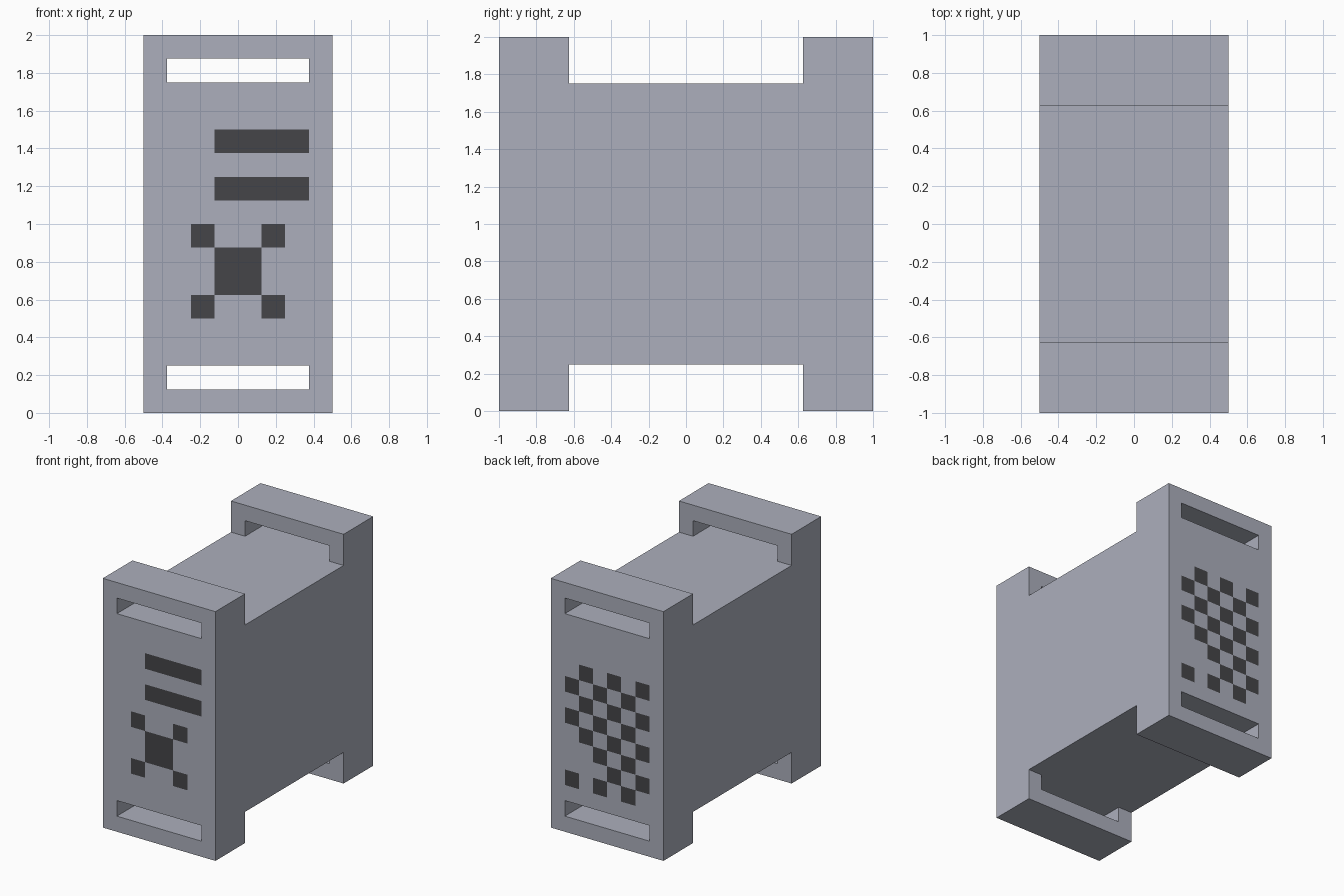
import bpy
import bmesh
from mathutils import Vector

if "Cube" in bpy.data.objects:
    bpy.data.objects.remove(bpy.data.objects["Cube"])

U = 0.125                                  # design module
XS = [-0.5 + U * i for i in range(9)]
YS = [-1.0, -0.625, 0.625, 1.0]            # front flange, core, rear flange
ZS = [U * k for k in range(17)]


def material(name, rgb):
    m = bpy.data.materials.new(name)
    m.diffuse_color = (*rgb, 1.0)
    m.use_nodes = True
    m.node_tree.nodes["Principled BSDF"].inputs["Base Color"].default_value = m.diffuse_color
    return m


def solid(i, j, k):
    """Core block between two taller flanges, each with a strap slot top and bottom."""
    if not (0 <= i < 8 and 0 <= j < 3 and 0 <= k < 16):
        return False
    if j == 1:
        return 2 <= k <= 13
    return not (k in (1, 14) and 1 <= i <= 6)


def front_mark(i, k):
    bars = k in (9, 11) and 3 <= i <= 6
    centre = i in (3, 4) and k in (5, 6)
    corners = i in (2, 5) and k in (4, 7)
    return bars or centre or corners


def back_mark(i, k):
    # checkered vent with two cells left blank
    return (1 <= i <= 6 and 3 <= k <= 10 and (i + k) % 2 == 1
            and (i, k) not in ((6, 5), (5, 4)))


bm = bmesh.new()
verts = {}


def vert(key):
    if key not in verts:
        verts[key] = bm.verts.new((XS[key[0]], YS[key[1]], ZS[key[2]]))
    return verts[key]


# Housing skin: outer faces only, marks painted on the front and back panels
for i in range(8):
    for j in range(3):
        for k in range(16):
            if not solid(i, j, k):
                continue
            for axis in range(3):
                for side in (0, 1):
                    cell = [i, j, k]
                    cell[axis] += 2 * side - 1
                    if solid(*cell):
                        continue
                    a, b = (axis + 1) % 3, (axis + 2) % 3
                    loop = []
                    for da, db in ((0, 0), (1, 0), (1, 1), (0, 1)):
                        key = [i, j, k]
                        key[axis] += side
                        key[a] += da
                        key[b] += db
                        loop.append(vert(tuple(key)))
                    face = bm.faces.new(loop if side else loop[::-1])
                    if axis == 1:
                        marked = ((j == 0 and side == 0 and front_mark(i, k)) or
                                  (j == 2 and side == 1 and back_mark(i, k)))
                        face.material_index = int(marked)

# Merge the plain side, top and bottom faces into large flat panels
bm.normal_update()
plain = [e for e in bm.edges if len(e.link_faces) == 2
         and all(abs(f.normal.y) < 0.5 for f in e.link_faces)
         and e.link_faces[0].normal.dot(e.link_faces[1].normal) > 0.99]
bmesh.ops.dissolve_edges(bm, edges=plain, use_verts=False)
loose = [v for v in bm.verts if not v.link_faces]
bmesh.ops.delete(bm, geom=loose, context='VERTS')

mesh = bpy.data.meshes.new("housing")
bm.to_mesh(mesh)
bm.free()
mesh.materials.append(material("pale blue grey", (0.413, 0.430, 0.503)))
mesh.materials.append(material("charcoal", (0.060, 0.060, 0.065)))
housing = bpy.data.objects.new("housing", mesh)
bpy.context.collection.objects.link(housing)
